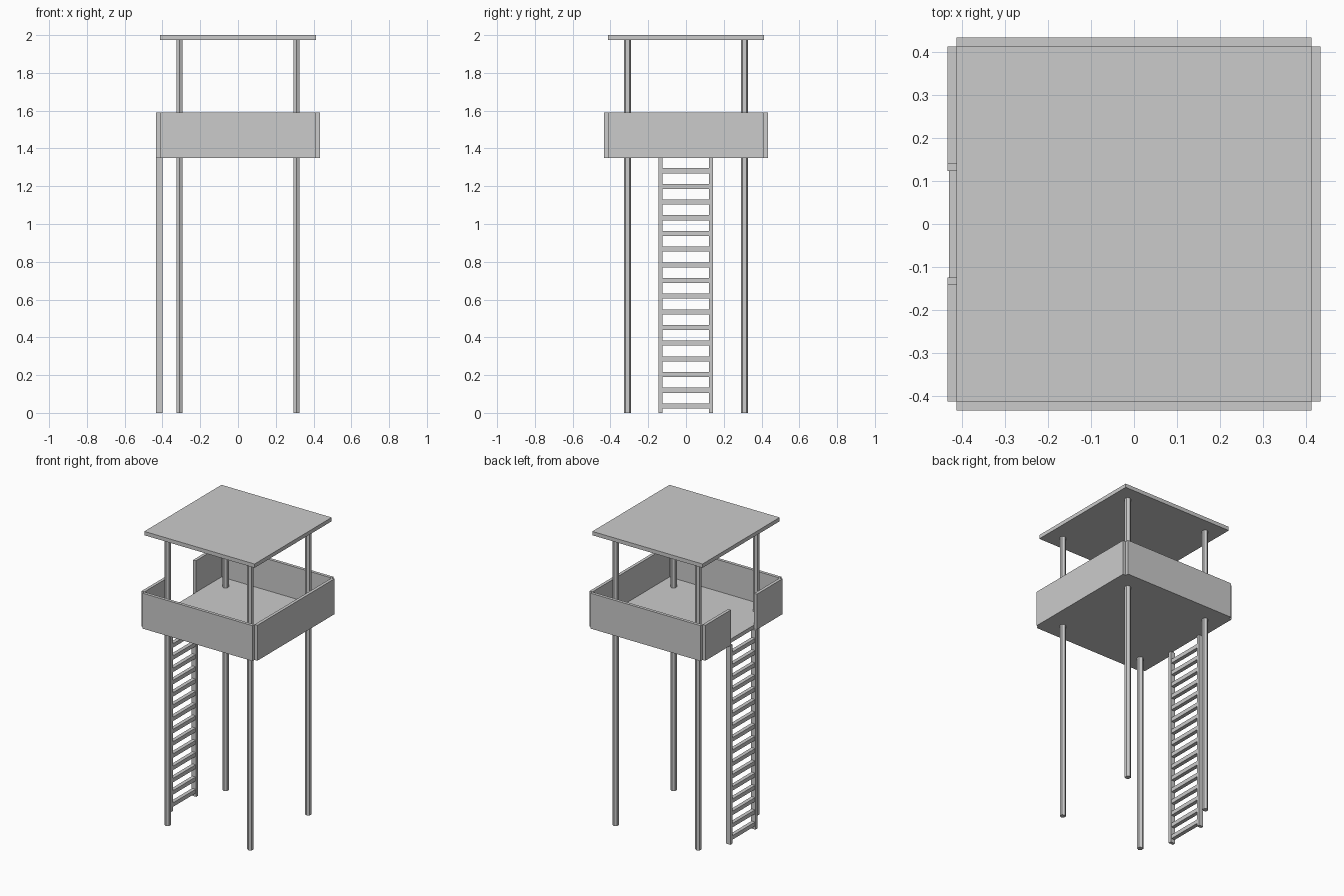
import bpy, bmesh
from mathutils import Matrix, Vector

if "Cube" in bpy.data.objects:
    bpy.data.objects.remove(bpy.data.objects["Cube"])


def make_object(name, bm):
    mesh = bpy.data.meshes.new(name)
    bm.to_mesh(mesh)
    bm.free()
    obj = bpy.data.objects.new(name, mesh)
    bpy.context.collection.objects.link(obj)
    return obj


def box(name, x, y, z):
    """Box from (min, max) ranges on each axis."""
    bm = bmesh.new()
    size = Vector((x[1] - x[0], y[1] - y[0], z[1] - z[0]))
    mid = Vector((x[0] + x[1], y[0] + y[1], z[0] + z[1])) / 2
    bmesh.ops.create_cube(bm, size=1, matrix=Matrix.Translation(mid) @ Matrix.Diagonal(size.to_4d()))
    return make_object(name, bm)


def post(name, x, y, height, radius):
    bm = bmesh.new()
    bmesh.ops.create_cone(bm, cap_ends=True, segments=6, radius1=radius, radius2=radius,
                          depth=height, matrix=Matrix.Translation((x, y, height / 2)))
    return make_object(name, bm)


HALF = 0.413            # half width of roof and floor
OUT = 0.434             # outer face of the walls
DECK, RAIL_TOP = 1.35, 1.59
PLATE = 0.026
GAP = 0.139             # half width of the ladder opening
full = (-HALF, HALF)
wall_z = (DECK, RAIL_TOP)

# Roof and floor
box("roof", full, full, (2 - PLATE, 2))
box("floor", full, full, (DECK, DECK + PLATE))

# Four hexagonal posts
for sx, side in ((-1, "left"), (1, "right")):
    for sy, end in ((-1, "front"), (1, "back")):
        post(f"{end}_{side}_post", sx * 0.31, sy * 0.31, 2 - PLATE, 0.0195)

# Parapet walls, with an opening on the left
box("front_wall", full, (-OUT, -HALF), wall_z)
box("back_wall", full, (HALF, OUT), wall_z)
box("right_wall", (HALF, OUT), full, wall_z)
box("left_front_wall", (-OUT, -HALF), (-HALF, -GAP), wall_z)
box("left_back_wall", (-OUT, -HALF), (GAP, HALF), wall_z)

# Ladder rails and rungs
box("ladder_front_rail", (-OUT, -0.4), (-0.146, -0.125), (0, DECK))
box("ladder_back_rail", (-OUT, -0.4), (0.123, 0.144), (0, DECK))
for i in range(16):
    z = 0.037 + i * 0.083
    box(f"ladder_rung_{i + 1}", (-0.43, -0.404), (-0.126, 0.124), (z - 0.0135, z + 0.0135))
